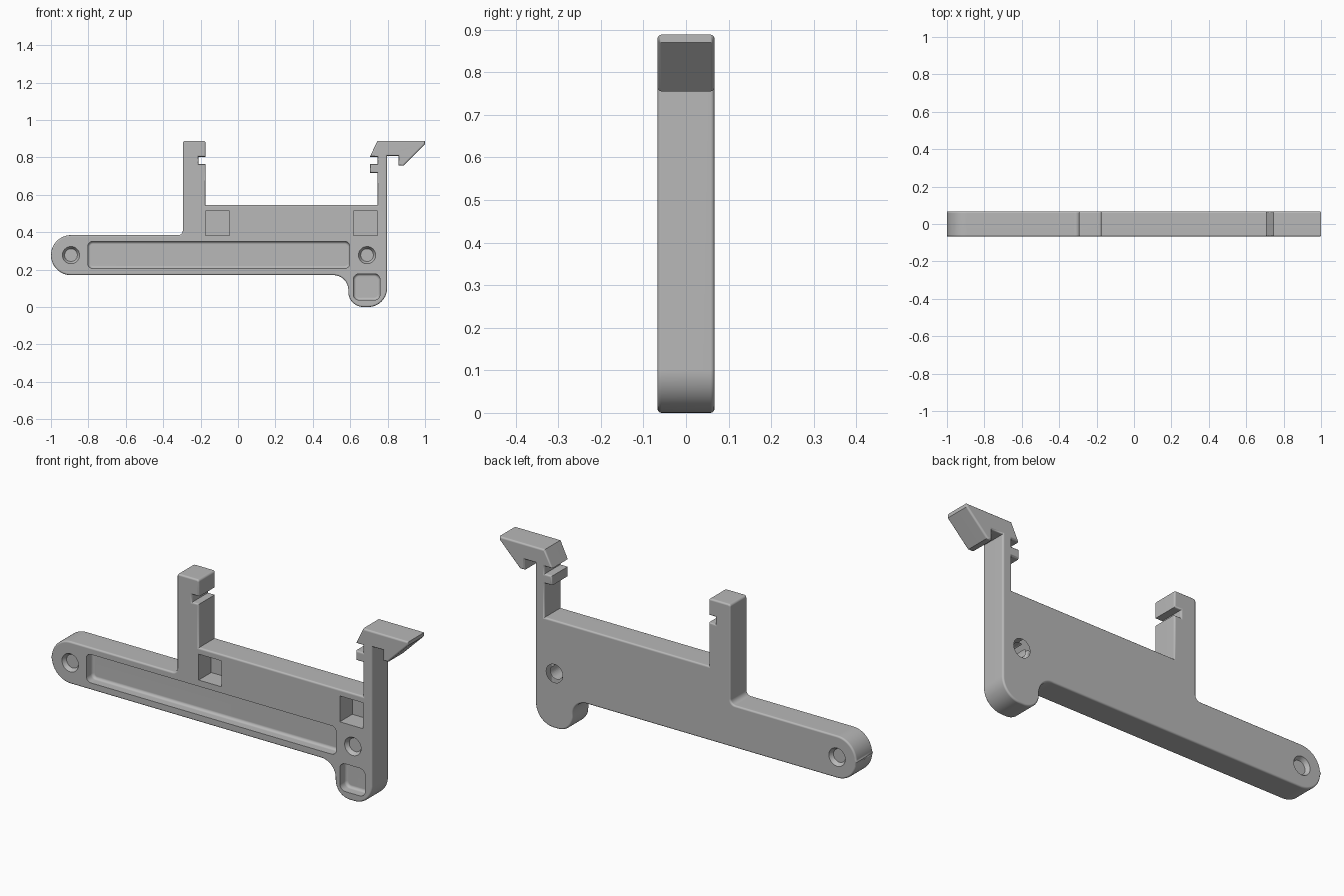
import bpy, bmesh, math
from mathutils import Vector, Matrix

cube = bpy.data.objects.get("Cube")
if cube:
    bpy.data.objects.remove(cube, do_unlink=True)

HALF = 0.067   # half of the plate thickness

grey = bpy.data.materials.new("plain grey")
grey.use_nodes = True
grey.diffuse_color = (0.48, 0.48, 0.48, 1)
grey.node_tree.nodes["Principled BSDF"].inputs["Base Color"].default_value = grey.diffuse_color


def rounded(corners):
    """Turn (x, z, radius) corners into an outline with tangent arcs."""
    out = []
    for i, (x, z, r) in enumerate(corners):
        p = Vector((x, z))
        a = (Vector(corners[i - 1][:2]) - p).normalized()
        b = (Vector(corners[(i + 1) % len(corners)][:2]) - p).normalized()
        if r == 0:
            out.append(p)
            continue
        half = a.angle(b) / 2
        centre = p + (a + b).normalized() * (r / math.sin(half))
        start = p + a * (r / math.tan(half)) - centre
        end = p + b * (r / math.tan(half)) - centre
        sweep = math.pi - 2 * half
        steps = 14 if r > 0.05 else 5
        for k in range(steps + 1):
            t = k / steps
            out.append(centre + (start * math.sin((1 - t) * sweep)
                                 + end * math.sin(t * sweep)) / math.sin(sweep))
    return out


def make_object(name, bm):
    bmesh.ops.recalc_face_normals(bm, faces=bm.faces[:])
    mesh = bpy.data.meshes.new(name)
    bm.to_mesh(mesh)
    bm.free()
    mesh.materials.append(grey)
    obj = bpy.data.objects.new(name, mesh)
    bpy.context.collection.objects.link(obj)
    return obj


def prism(name, corners, y0, y1, rims=(), size=0.0):
    """Extrude an outline along y and round the rims at the given y values."""
    bm = bmesh.new()
    face = bm.faces.new([bm.verts.new((p.x, y0, p.y)) for p in rounded(corners)])
    ext = bmesh.ops.extrude_face_region(bm, geom=[face], use_keep_orig=True)
    verts = [g for g in ext["geom"] if isinstance(g, bmesh.types.BMVert)]
    bmesh.ops.translate(bm, verts=verts, vec=(0, y1 - y0, 0))
    bmesh.ops.recalc_face_normals(bm, faces=bm.faces[:])
    edges = [e for e in bm.edges
             if any(all(abs(v.co.y - y) < 1e-5 for v in e.verts) for y in rims)]
    if edges:
        bmesh.ops.bevel(bm, geom=edges, offset=size, segments=3, profile=0.5,
                        affect='EDGES', clamp_overlap=False)
    return make_object(name, bm)


def box_corners(x0, x1, z0, z1, r):
    return [(x0, z0, r), (x1, z0, r), (x1, z1, r), (x0, z1, r)]


def cone(name, x, y, z, r_front, r_back, depth):
    bm = bmesh.new()
    bmesh.ops.create_cone(bm, cap_ends=True, segments=40, radius1=r_front,
                          radius2=r_back, depth=depth,
                          matrix=Matrix.Translation((x, y, z))
                          @ Matrix.Rotation(-math.pi / 2, 4, 'X'))
    return make_object(name, bm)


# Outline of the whole bracket: arm, foot, hooked post, ledge, notched post
outline = [
    (-1, 0.17, 0.107), (0.59, 0.17, 0.08), (0.59, 0, 0.08), (0.797, 0, 0.1),
    # hook
    (0.797, 0.808, 0), (0.858, 0.808, 0), (0.858, 0.755, 0), (0.885, 0.755, 0),
    (1, 0.87, 0), (1, 0.888, 0), (0.746, 0.888, 0), (0.705, 0.803, 0),
    # notch of the hooked post
    (0.746, 0.803, 0), (0.746, 0.765, 0), (0.705, 0.765, 0), (0.705, 0.717, 0),
    (0.746, 0.717, 0), (0.746, 0.545, 0),
    # ledge and notched post
    (-0.173, 0.545, 0), (-0.173, 0.765, 0), (-0.211, 0.765, 0), (-0.211, 0.803, 0),
    (-0.173, 0.803, 0), (-0.173, 0.888, 0.012), (-0.295, 0.888, 0.012),
    (-0.295, 0.384, 0.025), (-1, 0.384, 0.107),
]
bracket = prism("bracket", outline, -HALF, HALF, (-HALF, HALF), 0.009)

# Recesses in the front face
FRONT = -HALF - 0.02
SHALLOW = -HALF + 0.05
DEEP = -HALF + 0.1
cutters = [
    prism("arm_recess", box_corners(-0.803, 0.597, 0.206, 0.35, 0.026),
          FRONT, SHALLOW, (SHALLOW,), 0.014),
    prism("foot_recess", box_corners(0.617, 0.759, 0.037, 0.177, 0.03),
          FRONT, SHALLOW, (SHALLOW,), 0.014),
    prism("left_pocket", box_corners(-0.173, -0.045, 0.382, 0.513, 0), FRONT, DEEP),
    prism("right_pocket", box_corners(0.617, 0.746, 0.382, 0.513, 0), FRONT, DEEP),
]

# Through holes with a chamfer on both faces
for x in (-0.893, 0.69):
    cutters.append(cone("hole", x, 0, 0.277, 0.036, 0.036, 0.3))
    for side in (-1, 1):
        wide, narrow = 0.058, 0.034
        radii = (wide, narrow) if side < 0 else (narrow, wide)
        cutters.append(cone("chamfer", x, side * HALF, 0.277, *radii, 0.04))

bpy.ops.object.select_all(action='DESELECT')
bpy.context.view_layer.objects.active = bracket
bracket.select_set(True)
for cutter in cutters:
    cutter.hide_render = True
    mod = bracket.modifiers.new(cutter.name, 'BOOLEAN')
    mod.operation = 'DIFFERENCE'
    mod.solver = 'EXACT'
    mod.object = cutter
    bpy.ops.object.modifier_apply(modifier=mod.name)
    bpy.data.objects.remove(cutter, do_unlink=True)

# Smooth rounded rims, flat broad faces
bpy.ops.object.shade_smooth_by_angle(angle=math.radians(32))
weighted = bracket.modifiers.new("weighted normals", 'WEIGHTED_NORMAL')
weighted.keep_sharp = True
